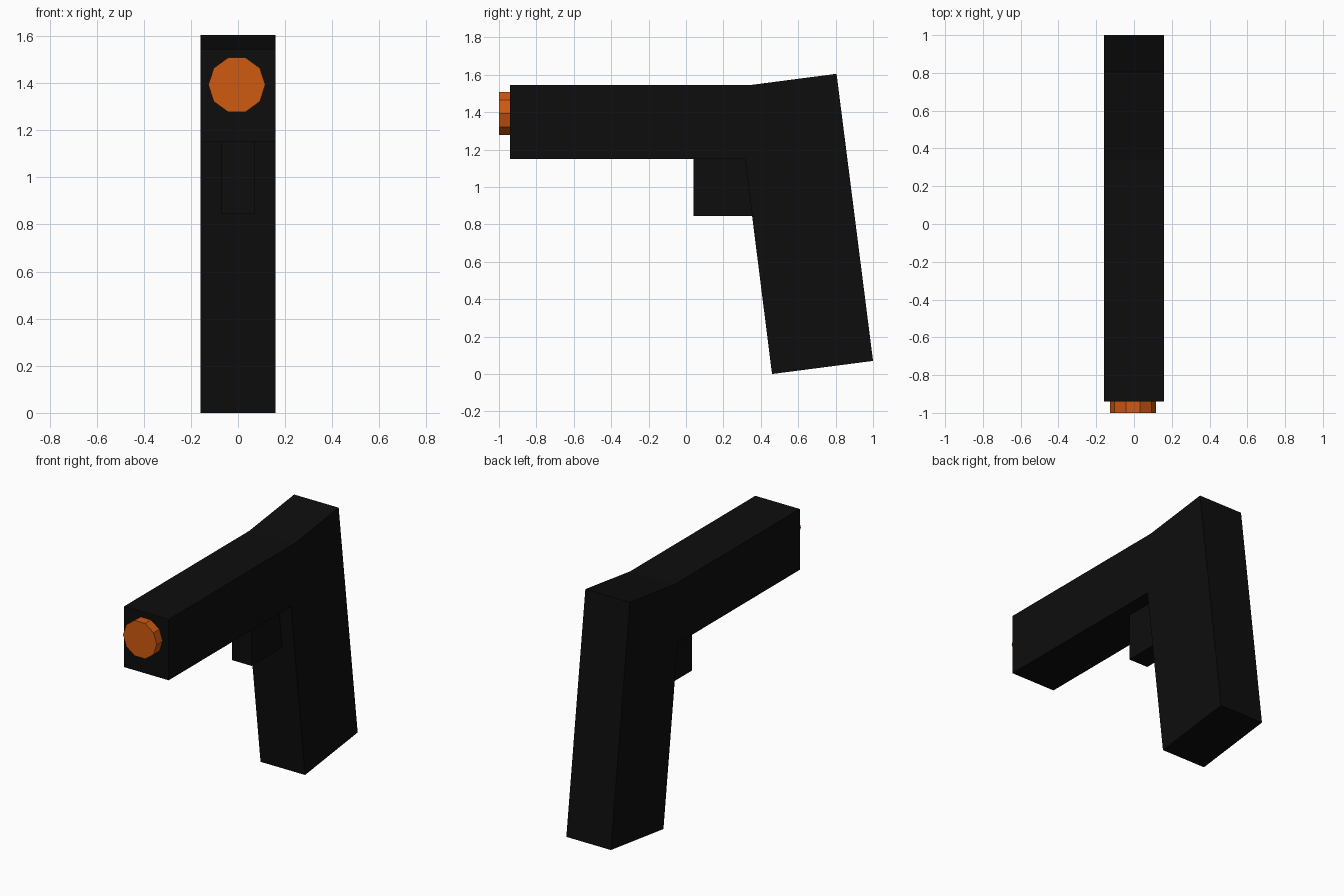
import bpy, bmesh, math
from mathutils import Matrix

cube = bpy.data.objects.get("Cube")
if cube:
    bpy.data.objects.remove(cube, do_unlink=True)


def make_material(name, rgb):
    mat = bpy.data.materials.new(name)
    mat.use_nodes = True
    color = (*rgb, 1.0)
    mat.diffuse_color = color
    mat.node_tree.nodes["Principled BSDF"].inputs["Base Color"].default_value = color
    return mat


def finish(bm, name, mat):
    bmesh.ops.recalc_face_normals(bm, faces=bm.faces)
    mesh = bpy.data.meshes.new(name)
    bm.to_mesh(mesh)
    bm.free()
    mesh.materials.append(mat)
    obj = bpy.data.objects.new(name, mesh)
    bpy.context.collection.objects.link(obj)
    return obj


def extrude_profile(name, points, half_width, mat):
    """Extrude a (y, z) outline across x."""
    bm = bmesh.new()
    face = bm.faces.new([bm.verts.new((-half_width, y, z)) for y, z in points])
    result = bmesh.ops.extrude_face_region(bm, geom=[face])
    moved = [v for v in result["geom"] if isinstance(v, bmesh.types.BMVert)]
    bmesh.ops.translate(bm, verts=moved, vec=(2 * half_width, 0, 0))
    return finish(bm, name, mat)


black = make_material("matte black", (0.004, 0.004, 0.004))
orange = make_material("safety orange", (0.62, 0.10, 0.005))

# Barrel and slanted grip share one outline
extrude_profile("barrel_and_grip", [
    (-0.94, 1.15), (0.315, 1.15), (0.46, 0.0), (1.0, 0.07),
    (0.805, 1.605), (0.345, 1.545), (-0.94, 1.545)], 0.16, black)

# Narrow trigger block, sunk into the barrel and grip
extrude_profile("trigger", [
    (0.04, 0.845), (0.40, 0.845), (0.40, 1.17), (0.04, 1.17)], 0.07, black)

# Ten-sided muzzle tip, flat on top and bottom
bm = bmesh.new()
bmesh.ops.create_cone(
    bm, cap_ends=True, segments=10, radius1=0.121, radius2=0.121, depth=0.1,
    matrix=Matrix.Translation((-0.005, -0.95, 1.393))
    @ Matrix.Rotation(math.radians(90), 4, "X")
    @ Matrix.Rotation(math.radians(90), 4, "Z"))
# Turn the ring so that a corner points to each side
first = max(bm.verts, key=lambda v: v.co.z).co
if abs(first.x + 0.005) < 0.01:
    bmesh.ops.rotate(bm, verts=bm.verts, cent=(-0.005, -0.95, 1.393),
                     matrix=Matrix.Rotation(math.radians(18), 3, "Y"))
finish(bm, "muzzle_tip", orange)
